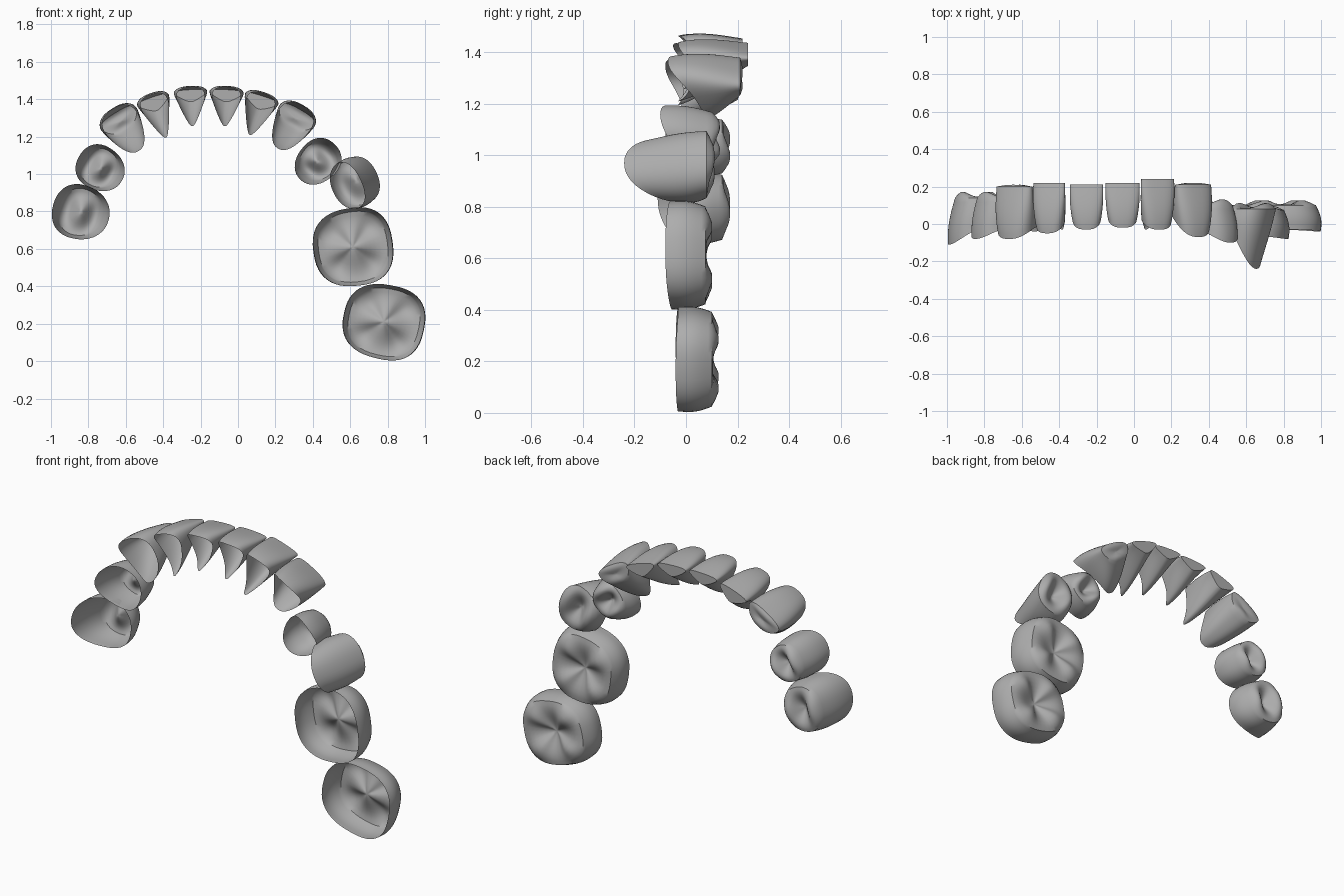
import bpy, bmesh
from math import sin, cos, pi, radians
from mathutils import Vector

if "Cube" in bpy.data.objects:
    bpy.data.objects.remove(bpy.data.objects["Cube"])

enamel = bpy.data.materials.new("grey_enamel")
enamel.use_nodes = True
GREY = (0.42, 0.42, 0.42, 1)
enamel.diffuse_color = GREY
enamel.node_tree.nodes["Principled BSDF"].inputs["Base Color"].default_value = GREY

SEG, WALL, CAP = 48, 10, 8


def power(x, p):
    return abs(x) ** p * (1 if x >= 0 else -1)


def tooth(name, x, z, width, depth, angle, buccal, lingual, top, style):
    """Loft an open crown shell from its scalloped neck margin to its biting end."""
    a = radians(angle)
    out, side = Vector((cos(a), 0, sin(a))), Vector((sin(a), 0, -cos(a)))
    taper, round_, neck, scallop, end, cusps, cusp_h, fossa = style
    neck_w, neck_d, neck_shift = neck
    end_w, end_d, end_shift = end
    bm = bmesh.new()

    def outline(t):
        u, v = power(cos(t), round_), power(sin(t), round_)
        return u * (1 - taper * (1 - v) / 2), v

    def place(u, v, y):
        p = Vector((x, y, z)) + side * u * width / 2 + out * v * depth / 2
        return bm.verts.new(p)

    rings = []
    # Outer wall
    for i in range(WALL + 1):
        s = i / WALL
        swell = 1 + 0.06 * sin(pi * s)
        ring = []
        for k in range(SEG):
            t = 2 * pi * k / SEG
            u, v = outline(t)
            margin = lingual + (buccal - lingual) * ((1 + v) / 2) ** 1.4
            margin += scallop * cos(t) ** 2
            wu = (neck_w + (end_w - neck_w) * s ** 0.7) * swell
            wv = (neck_d + (end_d - neck_d) * s ** 1.3) * swell
            shift = neck_shift + (end_shift - neck_shift) * s
            ring.append(place(u * wu, v * wv + shift, margin * (1 - s) + top * s))
        rings.append(ring)
    # Biting surface with cusps and a central fossa
    for i in range(CAP - 1, 0, -1):
        r = i / CAP
        ring = []
        for k in range(SEG):
            t = 2 * pi * k / SEG
            u, v = outline(t)
            lobes = 0.65 - 0.35 * cos(cusps * t)
            y = top + cusp_h * sin(pi * r ** 1.3) * lobes - fossa * (1 - r * r) ** 2
            ring.append(place(u * r * end_w, v * r * end_d + end_shift, y))
        rings.append(ring)
    for lo, hi in zip(rings, rings[1:]):
        for k in range(SEG):
            j = (k + 1) % SEG
            bm.faces.new((lo[k], lo[j], hi[j], hi[k]))
    mid = place(0, end_shift, top - fossa)
    for k in range(SEG):
        bm.faces.new((rings[-1][k], rings[-1][(k + 1) % SEG], mid))
    bmesh.ops.recalc_face_normals(bm, faces=bm.faces)

    mesh = bpy.data.meshes.new(name)
    bm.to_mesh(mesh)
    bm.free()
    mesh.materials.append(enamel)
    obj = bpy.data.objects.new(name, mesh)
    bpy.context.collection.objects.link(obj)
    bpy.ops.object.select_all(action='DESELECT')
    obj.select_set(True)
    bpy.context.view_layer.objects.active = obj
    bpy.ops.object.shade_smooth_by_angle(angle=radians(40))


# taper, roundness, neck (width, depth, shift), scallop, end (same), cusps, cusp height, fossa
INCISOR = (0.8, 0.75, (0.84, 0.97, 0), 0.05, (1.0, 0.3, 0.55), 2, 0.0, 0.0)
CANINE = (0.45, 0.8, (0.88, 0.97, 0), 0.04, (0.95, 0.4, 0.4), 2, 0.01, 0.0)
PREMOLAR = (0.15, 0.9, (0.95, 0.97, 0), 0.03, (0.82, 0.72, 0), 2, 0.045, 0.035)
LEANING = (0.15, 0.9, (0.9, 0.55, -0.4), 0.03, (0.9, 0.8, 0), 2, 0.045, 0.035)
MOLAR = (0.06, 0.8, (0.97, 0.97, 0), 0.01, (0.88, 0.86, 0), 4, 0.04, 0.035)

# Right side of the arch
tooth("right_second_premolar", -0.84, 0.795, 0.33, 0.315, 165, -0.11, 0.0, 0.14, PREMOLAR)
tooth("right_first_premolar", -0.735, 1.03, 0.27, 0.27, 150, -0.08, -0.03, 0.14, PREMOLAR)
tooth("right_canine", -0.60, 1.235, 0.275, 0.27, 122, -0.08, -0.04, 0.20, CANINE)
tooth("right_lateral_incisor", -0.425, 1.31, 0.235, 0.25, 109, -0.05, -0.03, 0.22, INCISOR)
tooth("right_central_incisor", -0.25, 1.36, 0.235, 0.215, 93, -0.03, -0.01, 0.21, INCISOR)
# Left side of the arch
tooth("left_central_incisor", -0.065, 1.36, 0.24, 0.215, 87, -0.02, -0.01, 0.22, INCISOR)
tooth("left_lateral_incisor", 0.10, 1.32, 0.245, 0.24, 72, -0.03, -0.03, 0.24, INCISOR)
tooth("left_canine", 0.28, 1.25, 0.27, 0.27, 60, -0.07, 0.05, 0.21, CANINE)
tooth("left_first_premolar", 0.425, 1.065, 0.25, 0.27, 45, -0.10, -0.03, 0.10, PREMOLAR)
tooth("left_second_premolar", 0.635, 0.96, 0.31, 0.29, 25, -0.24, 0.02, 0.08, LEANING)
tooth("left_first_molar", 0.615, 0.61, 0.44, 0.43, 8, -0.08, -0.06, 0.075, MOLAR)
tooth("left_second_molar", 0.78, 0.21, 0.42, 0.44, -12, -0.04, -0.04, 0.10, MOLAR)
